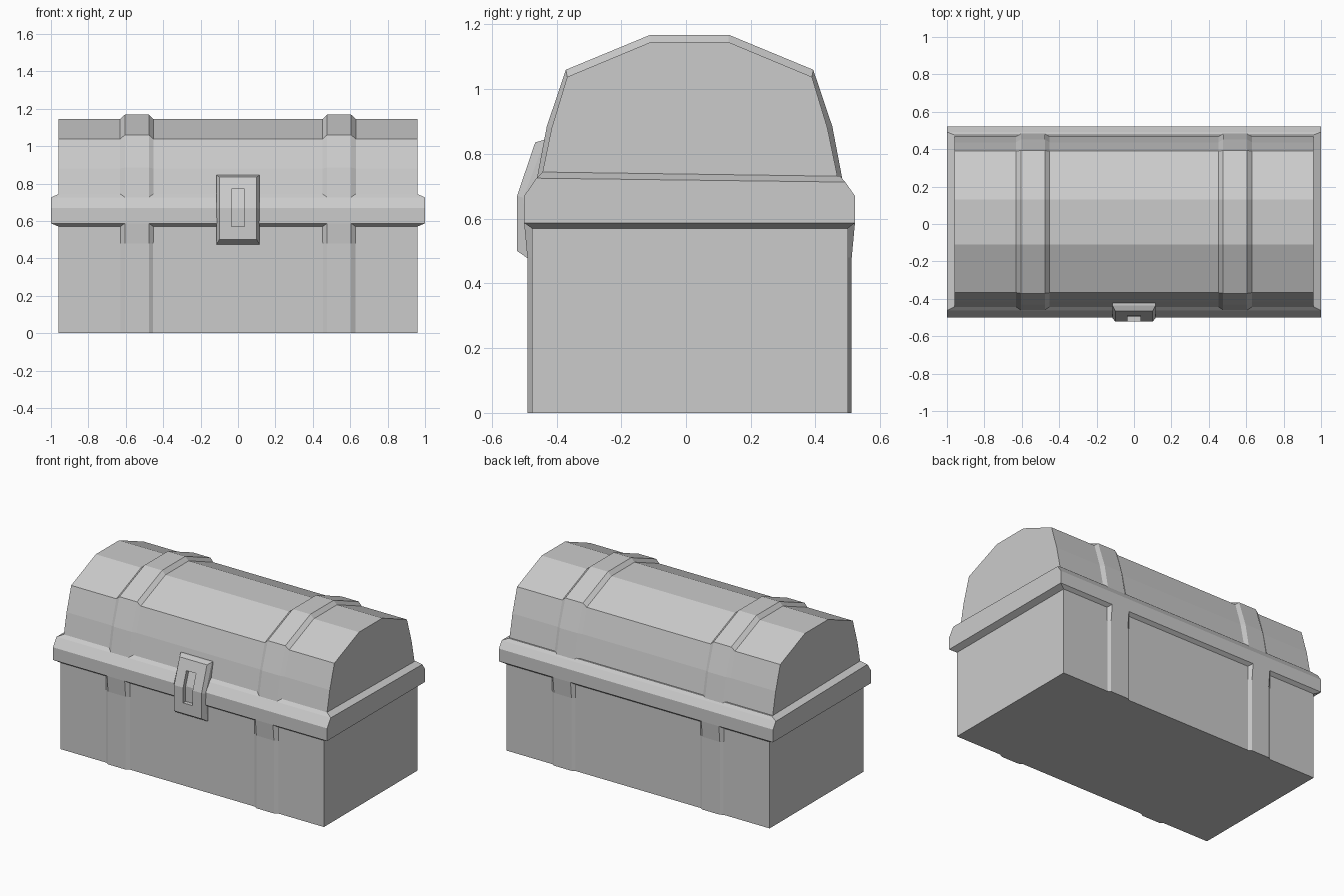
import bpy, bmesh

if "Cube" in bpy.data.objects:
    bpy.data.objects.remove(bpy.data.objects["Cube"])

CY = 0.022  # front/back profiles mirror as y -> CY - y


def loft(name, loops, close_loops=True, caps=True):
    """Skin consecutive loops of points; optionally cap the first and last loop."""
    bm = bmesh.new()
    rows = [[bm.verts.new(p) for p in loop] for loop in loops]
    n = len(rows[0])
    for a, b in zip(rows, rows[1:]):
        for i in range(n if close_loops else n - 1):
            j = (i + 1) % n
            bm.faces.new((a[i], a[j], b[j], b[i]))
    if caps:
        bm.faces.new(rows[0])
        bm.faces.new(rows[-1])
    bmesh.ops.recalc_face_normals(bm, faces=bm.faces)
    mesh = bpy.data.meshes.new(name)
    bm.to_mesh(mesh)
    bm.free()
    ob = bpy.data.objects.new(name, mesh)
    bpy.context.collection.objects.link(ob)
    return ob


def ring(x, y0, y1, z0, z1=None):
    """Rectangle with front height z0 and back height z1."""
    z1 = z0 if z1 is None else z1
    return [(-x, y0, z0), (x, y0, z0), (x, y1, z1), (-x, y1, z1)]


def arch(half):
    """Complete a front half profile with its back half."""
    return half + [(CY - y, z) for y, z in reversed(half)]


def at_x(x, profile):
    return [(x, y, z) for y, z in profile]


# Box of the chest
loft("chest_body", [ring(.96, -.476, .5, 0), ring(.96, -.476, .5, .6)])

# Overhanging chamfered rim
rim = loft("rim", [ring(.96, -.476, .5, .57), ring(1, -.5, .522, .587),
                   ring(1, -.5, .522, .67), ring(1, -.462, .492, .725, .713),
                   ring(.96, -.443, .476, .744, .731)])

# Faceted domed lid
dome = [(-.445, .735), (-.415, .88), (-.367, 1.038), (-.11, 1.145)]
lid = arch([(-.445, .7)] + dome)
loft("lid", [at_x(-.96, lid), at_x(.96, lid)])

# Two bevelled straps wrapping body and lid
outer = arch([(-.49, 0), (-.49, .48), (-.5, .587), (-.49, .65), (-.461, .722),
              (-.43, .885), (-.371, 1.06), (-.11, 1.168)])
inner = arch([(-.475, 0), (-.475, .48), (-.475, .575), (-.465, .65)] + dome)
for side, label in ((-1, "left"), (1, "right")):
    sections = [at_x(side * .452, inner), at_x(side * .477, outer),
                at_x(side * .605, outer), at_x(side * .63, inner)]
    # run the cross-section along the profile so its ends close at the floor
    loft(label + "_strap", [list(s) for s in zip(*sections)])

# Latch plate with bevelled border
def strip(x, profile):
    return at_x(-x, profile) + at_x(x, list(reversed(profile)))

latch = loft("latch", [
    strip(.115, [(-.42, .475), (-.42, .67), (-.38, .845)]),
    strip(.115, [(-.485, .475), (-.503, .665), (-.435, .845)]),
    strip(.1, [(-.522, .5), (-.522, .67), (-.466, .835)])])

# Keyhole slot cut through the plate into the rim
slot = [(-.6, .57), (-.495, .57), (-.495, .67), (-.458, .77), (-.6, .77)]
cutter = loft("slot_cutter", [at_x(-.035, slot), at_x(.035, slot)])
cutter.hide_render = True
cutter.display_type = 'WIRE'
for ob in (latch, rim):
    mod = ob.modifiers.new("slot", 'BOOLEAN')
    mod.object = cutter
    mod.operation = 'DIFFERENCE'
    mod.solver = 'EXACT'
